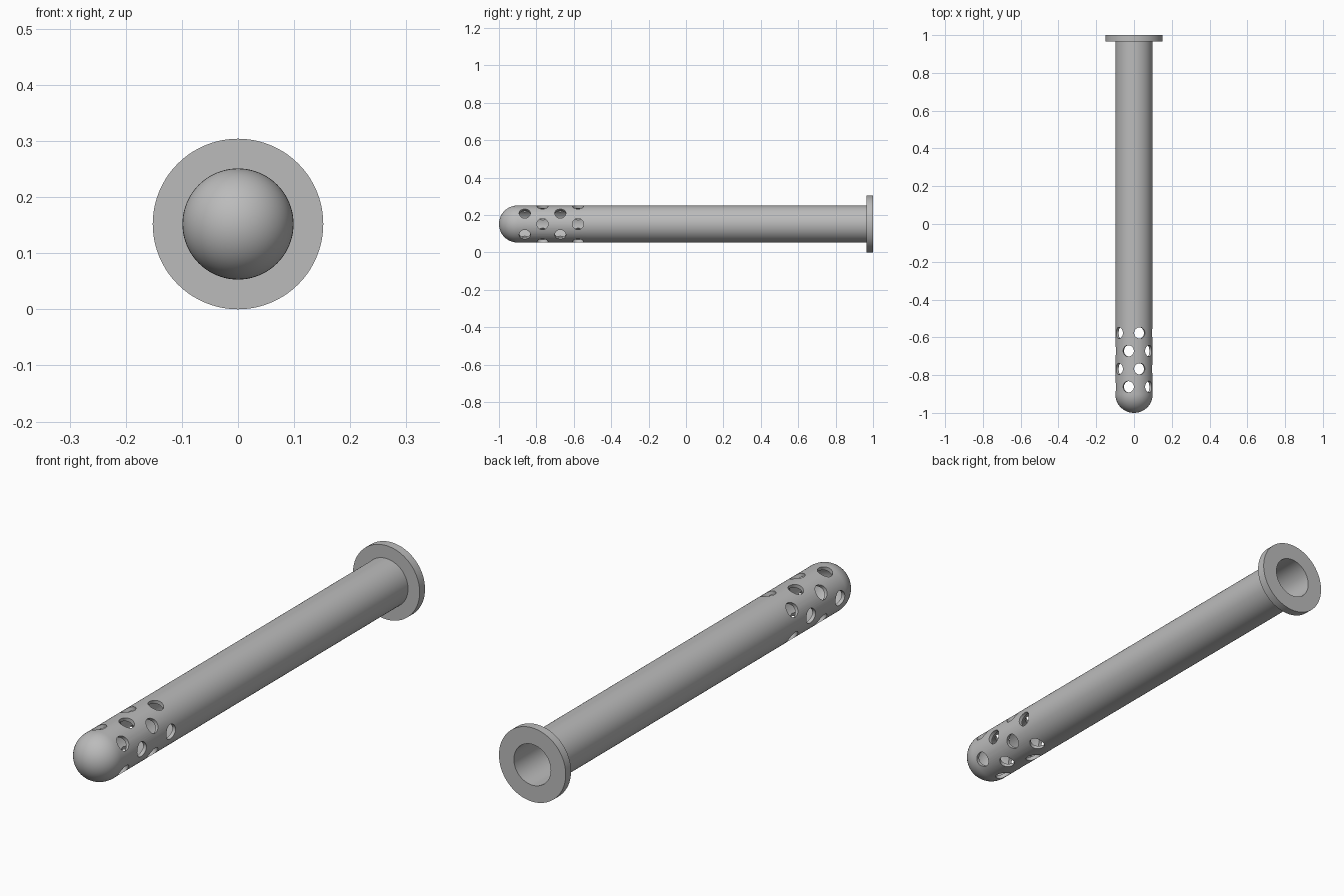
import bpy, bmesh
from math import pi, sin, cos
from mathutils import Matrix, Vector

cube = bpy.data.objects.get("Cube")
if cube:
    bpy.data.objects.remove(cube)

AXIS_Z = 0.152      # height of the tube axis, equal to the flange radius
OUTER, BORE = 0.099, 0.084
DOME_Y = -1 + OUTER
HOLE_R = 0.03

grey = bpy.data.materials.new("plain grey")
grey.use_nodes = True
colour = (0.5, 0.5, 0.5, 1)
grey.diffuse_color = colour
grey.node_tree.nodes["Principled BSDF"].inputs["Base Color"].default_value = colour


def make_object(name, bm):
    mesh = bpy.data.meshes.new(name)
    bmesh.ops.recalc_face_normals(bm, faces=bm.faces)
    bm.to_mesh(mesh)
    bm.free()
    mesh.materials.append(grey)
    obj = bpy.data.objects.new(name, mesh)
    bpy.context.collection.objects.link(obj)
    return obj


def dome(radius, steps=14):
    """Quarter arc from the tip to the rim, as (radius, y) pairs."""
    arc = [i * pi / 2 / steps for i in range(steps + 1)]
    return [(radius * sin(a), DOME_Y - radius * cos(a)) for a in arc]


# Tube: one revolved wall with a domed closed end and a flanged open end
profile = dome(OUTER) + [(OUTER, -0.53), (OUTER, 0.965), (AXIS_Z, 0.965),
                         (AXIS_Z, 1), (BORE, 1), (BORE, -0.53)] + dome(BORE)[::-1]
bm = bmesh.new()
verts = [bm.verts.new((r, y, 0)) for r, y in profile]
edges = [bm.edges.new(pair) for pair in zip(verts, verts[1:])]
bmesh.ops.spin(bm, geom=verts + edges, cent=(0, 0, 0), axis=(0, 1, 0),
               angle=2 * pi, steps=80)
bmesh.ops.remove_doubles(bm, verts=bm.verts, dist=1e-5)
bmesh.ops.translate(bm, verts=bm.verts, vec=(0, 0, AXIS_Z))
tube = make_object("flanged_tube", bm)

# Drill cutters: four staggered rings of five radial holes
bm = bmesh.new()
for ring in range(4):
    y = -0.862 + ring * 0.095
    for k in range(5):
        angle = (k + 0.5 * (ring % 2 == 0)) * 2 * pi / 5
        out = Vector((cos(angle), 0, sin(angle)))
        place = Matrix.Translation(Vector((0, y, AXIS_Z)) + out * 0.095)
        turn = out.to_track_quat('Z', 'Y').to_matrix().to_4x4()
        bmesh.ops.create_cone(bm, cap_ends=True, segments=32, radius1=HOLE_R,
                              radius2=HOLE_R, depth=0.05, matrix=place @ turn)
cutter = make_object("hole_cutter", bm)

# Cut the holes, then discard the cutter
cut = tube.modifiers.new("holes", 'BOOLEAN')
cut.operation = 'DIFFERENCE'
cut.solver = 'EXACT'
cut.use_self = True
cut.object = cutter
bpy.ops.object.select_all(action='DESELECT')
bpy.context.view_layer.objects.active = tube
tube.select_set(True)
bpy.ops.object.modifier_apply(modifier=cut.name)
bpy.data.objects.remove(cutter)
bpy.ops.object.shade_smooth_by_angle(angle=pi / 6)
